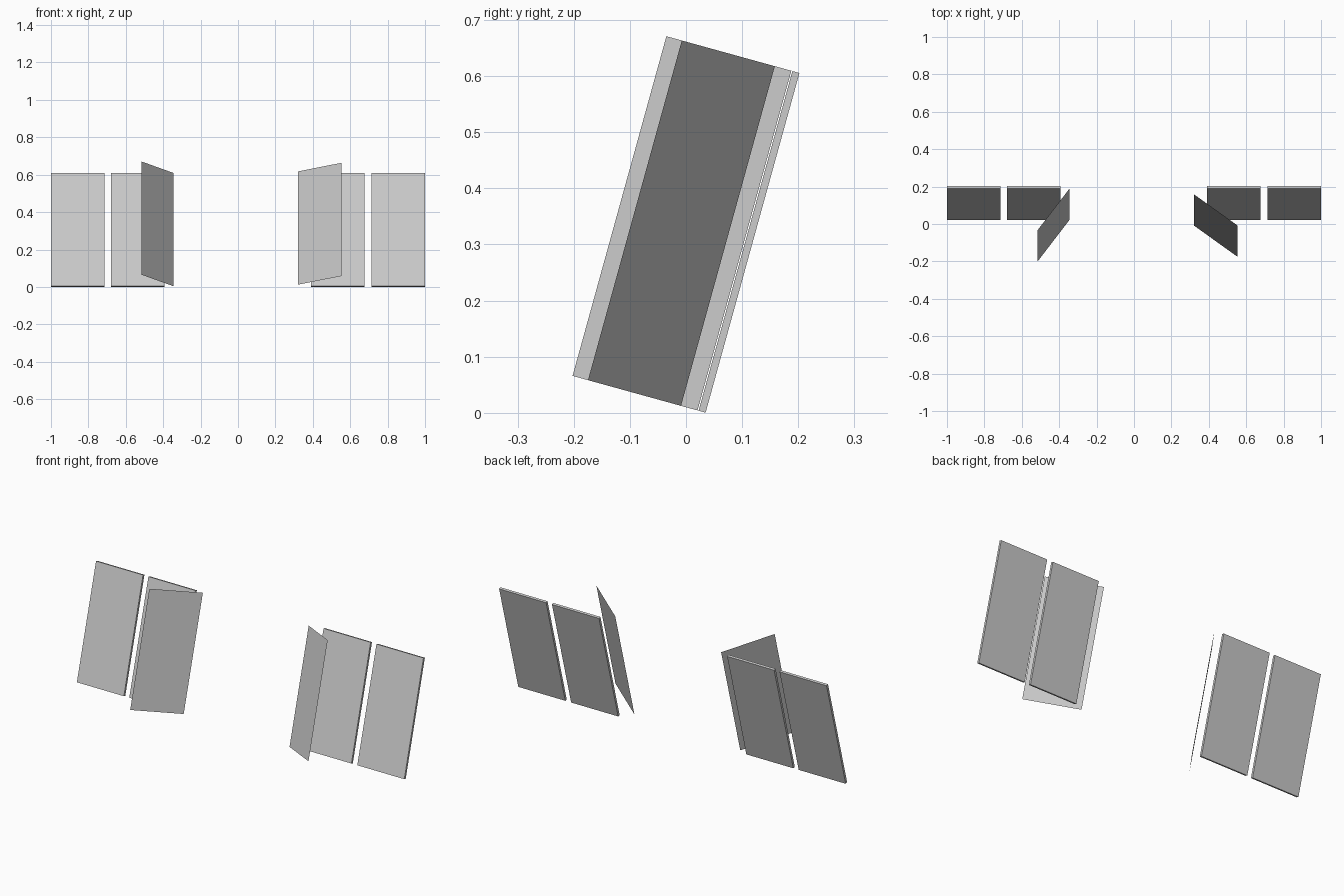
import bpy, bmesh
from mathutils import Matrix

if "Cube" in bpy.data.objects:
    bpy.data.objects.remove(bpy.data.objects["Cube"])

# Whole set leans back: rotate about x around the model centre
LEAN = Matrix.Translation((0, 0, 0.3357)) @ Matrix.Rotation(-0.2695, 4, 'X')
HALF_H = 0.314
WIDTH = 0.287


def finish(name, bm):
    me = bpy.data.meshes.new(name)
    bm.to_mesh(me)
    bm.free()
    ob = bpy.data.objects.new(name, me)
    ob.matrix_world = LEAN
    bpy.context.collection.objects.link(ob)


def slab(name, x0, x1, y0, y1):
    bm = bmesh.new()
    bmesh.ops.create_cube(bm, size=1, matrix=Matrix.Translation(
        ((x0 + x1) / 2, (y0 + y1) / 2, 0)) @ Matrix.Diagonal((x1 - x0, y1 - y0, 2 * HALF_H, 1)))
    finish(name, bm)


def sheet(name, a, b):
    bm = bmesh.new()
    pts = [(*a, -HALF_H), (*b, -HALF_H), (*b, HALF_H), (*a, HALF_H)]
    bm.faces.new([bm.verts.new(p) for p in pts])
    finish(name, bm)


# Fixed thin panels, two per side
for name, x in (("left_outer_panel", -1.0), ("left_inner_panel", -0.680),
                ("right_inner_panel", 0.390), ("right_outer_panel", 1.0 - WIDTH)):
    slab(name, x, x + WIDTH, 0.110, 0.123)

# Swung single-sheet leaves in front of the inner panels
sheet("left_angled_leaf", (-0.517, -0.123), (-0.346, 0.108))
sheet("right_angled_leaf", (0.321, 0.0775), (0.553, -0.0945))
